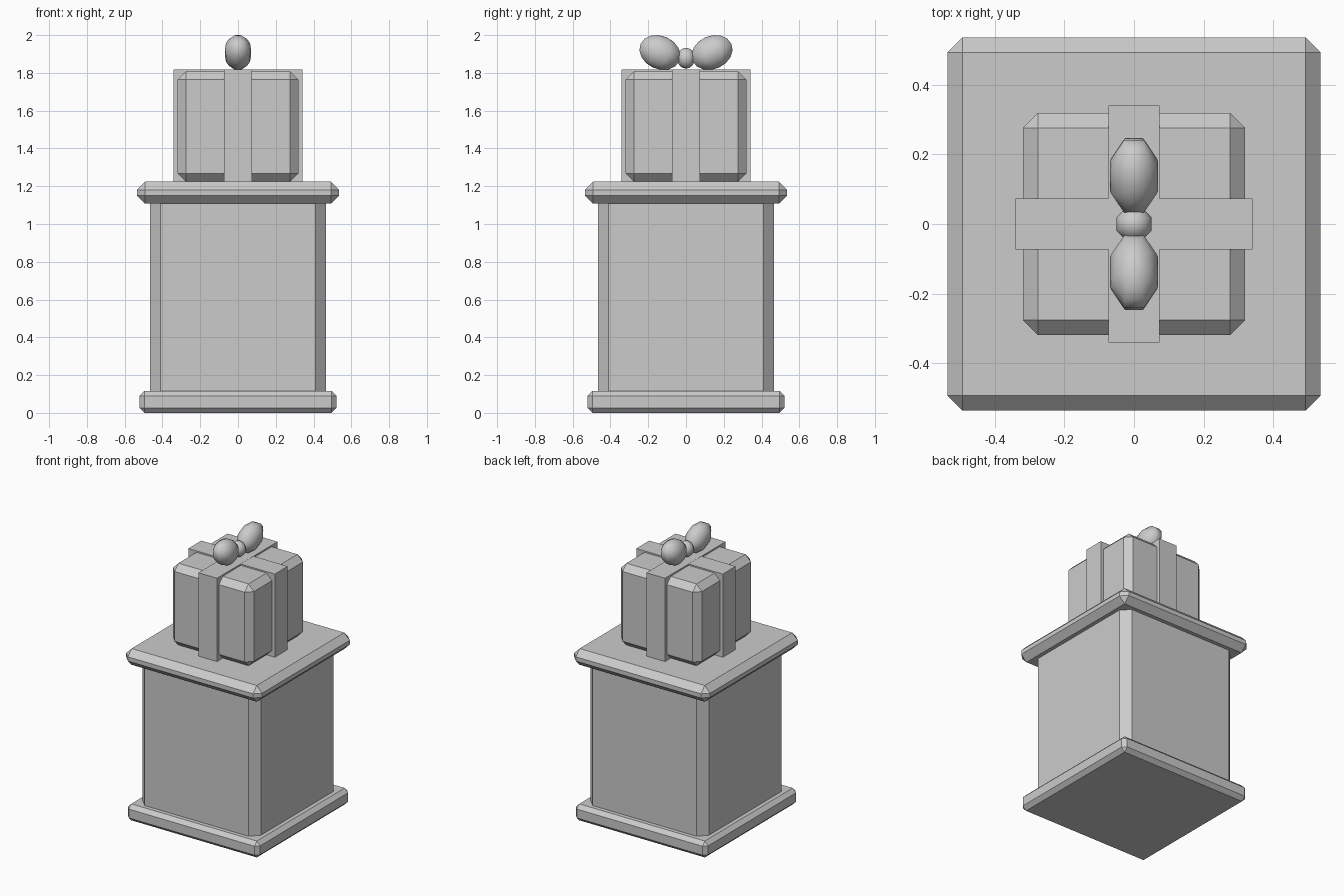
import bpy, bmesh, math
from mathutils import Matrix

if "Cube" in bpy.data.objects:
    bpy.data.objects.remove(bpy.data.objects["Cube"])

# One plain colour for the whole model
grey = bpy.data.materials.new("light_grey")
grey.diffuse_color = (0.6, 0.6, 0.6, 1)
grey.use_nodes = True
grey.node_tree.nodes["Principled BSDF"].inputs["Base Color"].default_value = grey.diffuse_color


def finish(name, bm, smooth=False):
    me = bpy.data.meshes.new(name)
    bm.normal_update()
    for f in bm.faces:
        f.smooth = smooth
    bm.to_mesh(me)
    bm.free()
    me.materials.append(grey)
    ob = bpy.data.objects.new(name, me)
    bpy.context.collection.objects.link(ob)
    return ob


def box(name, hx, hy, z0, z1, bevel=0.0, vertical_only=False):
    """Box centred on the z axis with a one-segment chamfer."""
    bm = bmesh.new()
    bmesh.ops.create_cube(bm, size=1, matrix=Matrix.Translation((0, 0, (z0 + z1) / 2))
                          @ Matrix.Diagonal((2 * hx, 2 * hy, z1 - z0, 1)))
    if bevel:
        edges = [e for e in bm.edges if not vertical_only
                 or abs(e.verts[0].co.z - e.verts[1].co.z) > 0.01]
        bmesh.ops.bevel(bm, geom=edges, offset=bevel, offset_type='OFFSET',
                        segments=1, affect='EDGES', profile=0.5)
    return finish(name, bm)


def blob(name, y, z, radii, tilt=0.0):
    """Low-poly smooth ellipsoid with flats facing the x and y axes."""
    c = math.cos(math.pi / 8)
    bm = bmesh.new()
    bmesh.ops.create_uvsphere(
        bm, u_segments=8, v_segments=8, radius=1,
        matrix=Matrix.Translation((0, y, z)) @ Matrix.Rotation(tilt, 4, 'X')
        @ Matrix.Diagonal((radii[0] / c, radii[1] / c, radii[2], 1))
        @ Matrix.Rotation(math.pi / 8, 4, 'Z'))
    return finish(name, bm, True)


# Pedestal
box("pedestal_base", 0.522, 0.522, 0, 0.117, 0.027)
box("pedestal_body", 0.466, 0.466, 0.08, 1.14, 0.057, True)
box("pedestal_cap", 0.536, 0.536, 1.108, 1.224, 0.043)

# Gift box and crossing ribbons
box("gift_box", 0.319, 0.319, 1.224, 1.807, 0.043)
box("ribbon_across", 0.341, 0.073, 1.222, 1.817)
box("ribbon_along", 0.073, 0.341, 1.222, 1.818)

# Bow: two tilted loops and a knot
for side, label in ((1, "back"), (-1, "front")):
    blob("bow_loop_" + label, side * 0.138, 1.908, (0.069, 0.1125, 0.088),
         side * math.radians(24))
blob("bow_knot", 0, 1.878, (0.05, 0.048, 0.055))
